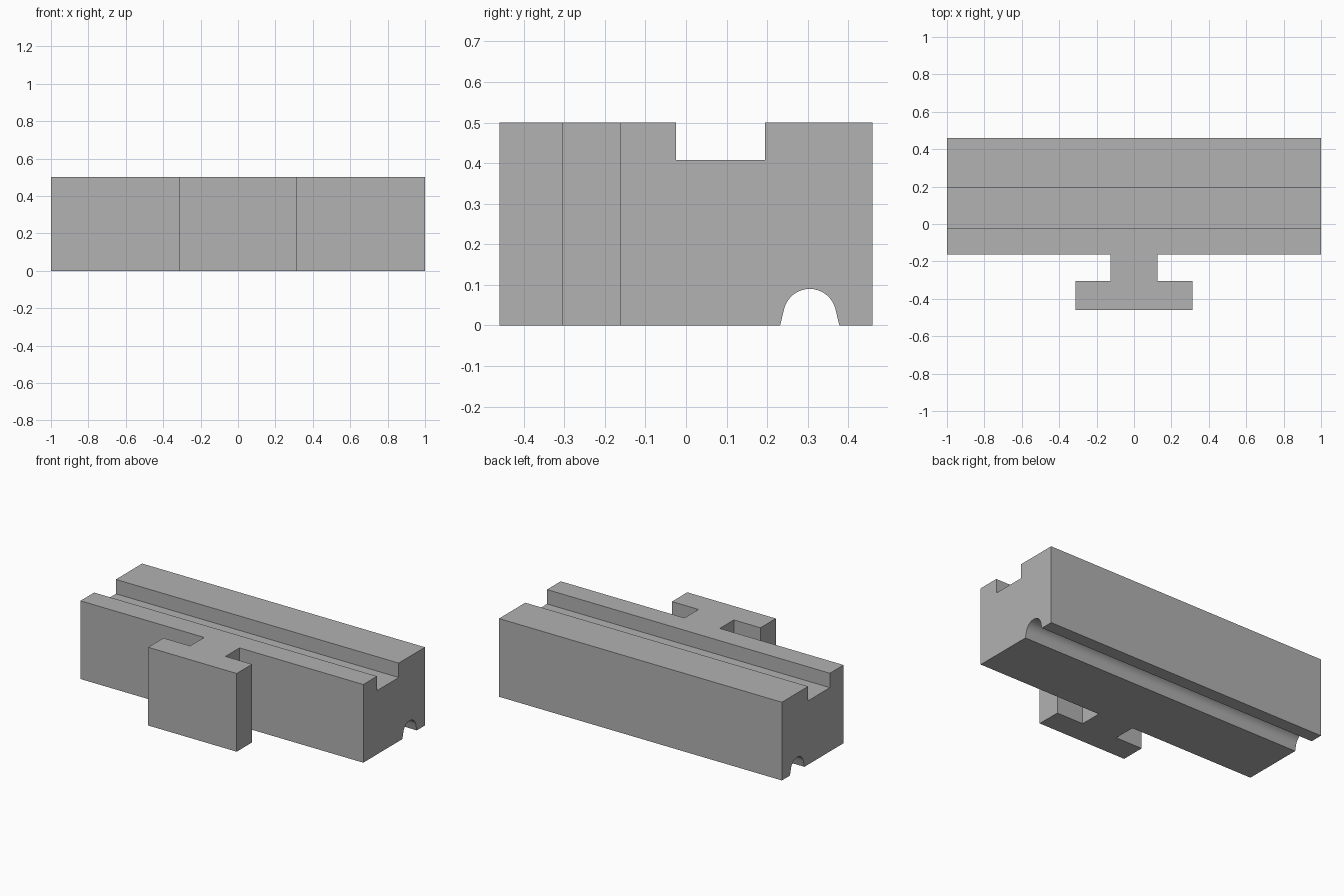
import bpy
import bmesh
import math
from mathutils import Vector

cube = bpy.data.objects.get("Cube")
if cube:
    bpy.data.objects.remove(cube, do_unlink=True)

grey = bpy.data.materials.new("plain grey")
grey.use_nodes = True
colour = (0.445, 0.445, 0.445, 1)
grey.diffuse_color = colour
grey.node_tree.nodes["Principled BSDF"].inputs["Base Color"].default_value = colour


def extrude_profile(name, points, direction):
    """Sweep a closed outline along a direction into a solid."""
    bm = bmesh.new()
    face = bm.faces.new([bm.verts.new(p) for p in points])
    swept = bmesh.ops.extrude_face_region(bm, geom=[face])["geom"]
    verts = [v for v in swept if isinstance(v, bmesh.types.BMVert)]
    bmesh.ops.translate(bm, verts=verts, vec=Vector(direction))
    bmesh.ops.recalc_face_normals(bm, faces=bm.faces)
    mesh = bpy.data.meshes.new(name)
    bm.to_mesh(mesh)
    bm.free()
    mesh.materials.append(grey)
    obj = bpy.data.objects.new(name, mesh)
    bpy.context.collection.objects.link(obj)
    return obj


HEIGHT, BACK, FRONT, JOIN = 0.5, 0.46, -0.46, -0.163

# Main bar: top slot and rounded channel underneath
channel_y, channel_z, radius, steps = 0.305, 0.025, 0.065, 16
start = math.radians(14)
arc = []
for i in range(steps + 1):
    a = start + (math.pi - 2 * start) * i / steps
    arc.append((channel_y + radius * math.cos(a), channel_z + radius * math.sin(a)))
section = [(JOIN, HEIGHT), (-0.025, HEIGHT), (-0.025, 0.408), (0.195, 0.408),
           (0.195, HEIGHT), (BACK, HEIGHT), (BACK, 0), (channel_y + 0.073, 0)]
section += arc + [(channel_y - 0.073, 0), (JOIN, 0)]
bar = extrude_profile("slotted_bar", [(-1, y, z) for y, z in section], (2, 0, 0))

# T-shaped connector on the front
half = [(0.125, JOIN), (0.125, -0.305), (0.313, -0.305), (0.313, FRONT)]
outline = half + [(-x, y) for x, y in reversed(half)]
extrude_profile("t_connector", [(x, y, 0) for x, y in outline], (0, 0, HEIGHT))

# Smooth the channel, keep the edges sharp
bpy.ops.object.select_all(action="DESELECT")
bar.select_set(True)
bpy.context.view_layer.objects.active = bar
bpy.ops.object.shade_smooth_by_angle(angle=math.radians(30))
